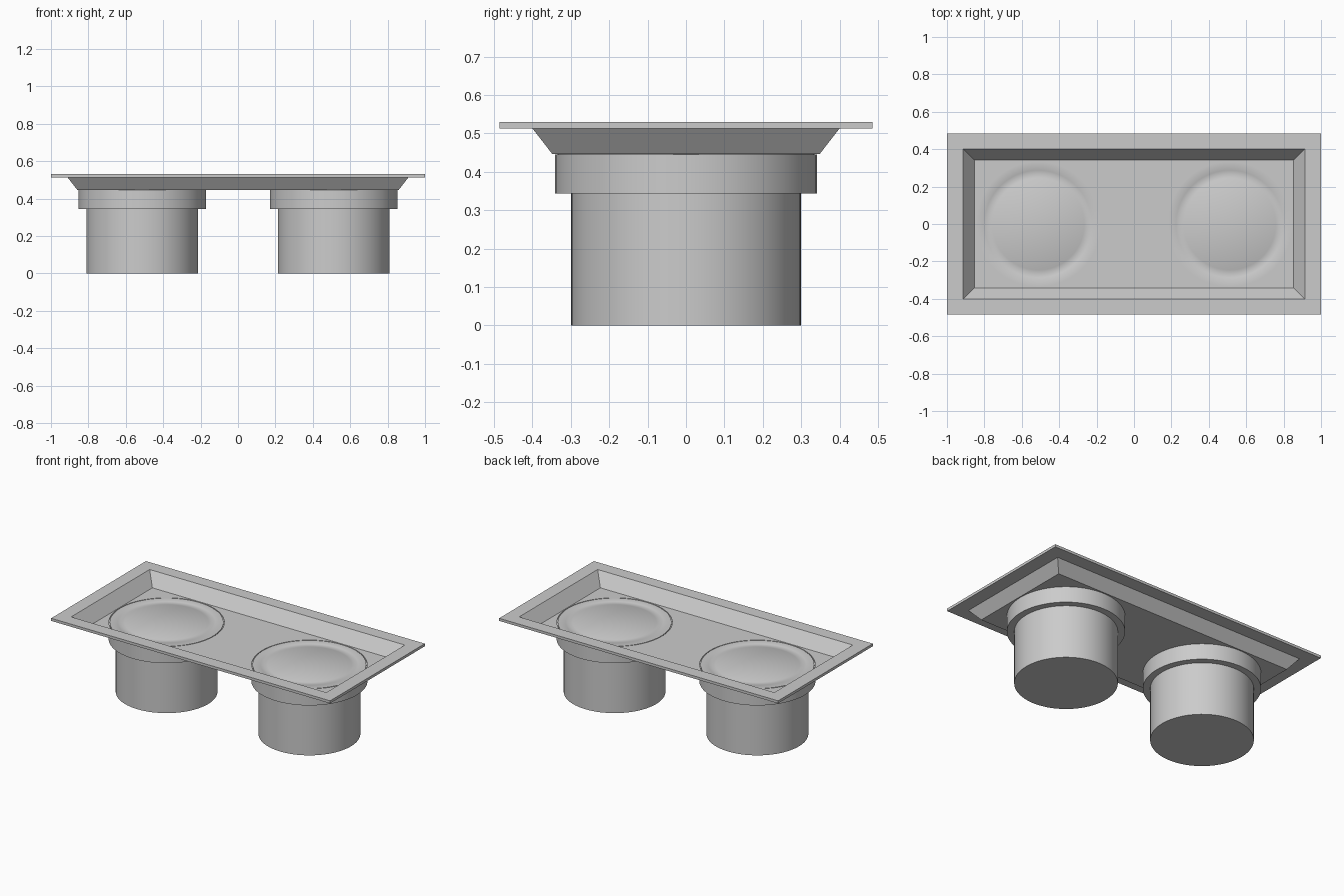
import bpy, bmesh, math

if "Cube" in bpy.data.objects:
    bpy.data.objects.remove(bpy.data.objects["Cube"])

SEG = 96
CX = 0.512


def make_object(name, bm):
    bmesh.ops.recalc_face_normals(bm, faces=bm.faces[:])
    me = bpy.data.meshes.new(name)
    bm.to_mesh(me)
    bm.free()
    ob = bpy.data.objects.new(name, me)
    bpy.context.collection.objects.link(ob)
    return ob


def loft(name, rings):
    """Skin a stack of closed point rings and cap both ends."""
    bm = bmesh.new()
    loops = [[bm.verts.new(p) for p in ring] for ring in rings]
    n = len(loops[0])
    for a, b in zip(loops, loops[1:]):
        for i in range(n):
            j = (i + 1) % n
            bm.faces.new((a[i], a[j], b[j], b[i]))
    bm.faces.new(loops[0])
    bm.faces.new(loops[-1])
    return make_object(name, bm)


def rect(x, y, z):
    return [(-x, -y, z), (x, -y, z), (x, y, z), (-x, y, z)]


def circle(cx, r, z):
    return [(cx + r * math.cos(2 * math.pi * i / SEG),
             r * math.sin(2 * math.pi * i / SEG), z) for i in range(SEG)]


def smooth(ob):
    bpy.ops.object.select_all(action='DESELECT')
    ob.select_set(True)
    bpy.context.view_layer.objects.active = ob
    bpy.ops.object.shade_smooth_by_angle(angle=math.radians(30))


# Tray: recessed floor, sloping walls and flat flange
tray = loft("recessed_tray", [
    rect(0.854, 0.343, 0.450), rect(0.915, 0.402, 0.530),
    rect(1.0, 0.485, 0.530), rect(1.0, 0.485, 0.513),
    rect(0.911, 0.400, 0.513), rect(0.859, 0.348, 0.446)])

for side, cx in (("left", -CX), ("right", CX)):
    # Round opening through the tray floor
    cutter = loft(side + "_hole_cutter",
                  [circle(cx, 0.339, 0.40), circle(cx, 0.339, 0.50)])
    cutter.hide_render = True
    cutter.hide_set(True)
    mod = tray.modifiers.new(side + "_hole", 'BOOLEAN')
    mod.operation = 'DIFFERENCE'
    mod.solver = 'EXACT'
    mod.object = cutter

    # Can with wider collar, shallow trim rings and flush lens
    profile = [(0.299, 0.0), (0.299, 0.343), (0.341, 0.343), (0.341, 0.4455),
               (0.334, 0.4455), (0.334, 0.450), (0.289, 0.450),
               (0.287, 0.449), (0.247, 0.449), (0.245, 0.450)]
    smooth(loft(side + "_lamp_can", [circle(cx, r, z) for r, z in profile]))

# Apply the openings and remove the cutters
bpy.ops.object.select_all(action='DESELECT')
tray.select_set(True)
bpy.context.view_layer.objects.active = tray
for mod in list(tray.modifiers):
    cutter = mod.object
    bpy.ops.object.modifier_apply(modifier=mod.name)
    bpy.data.objects.remove(cutter)
